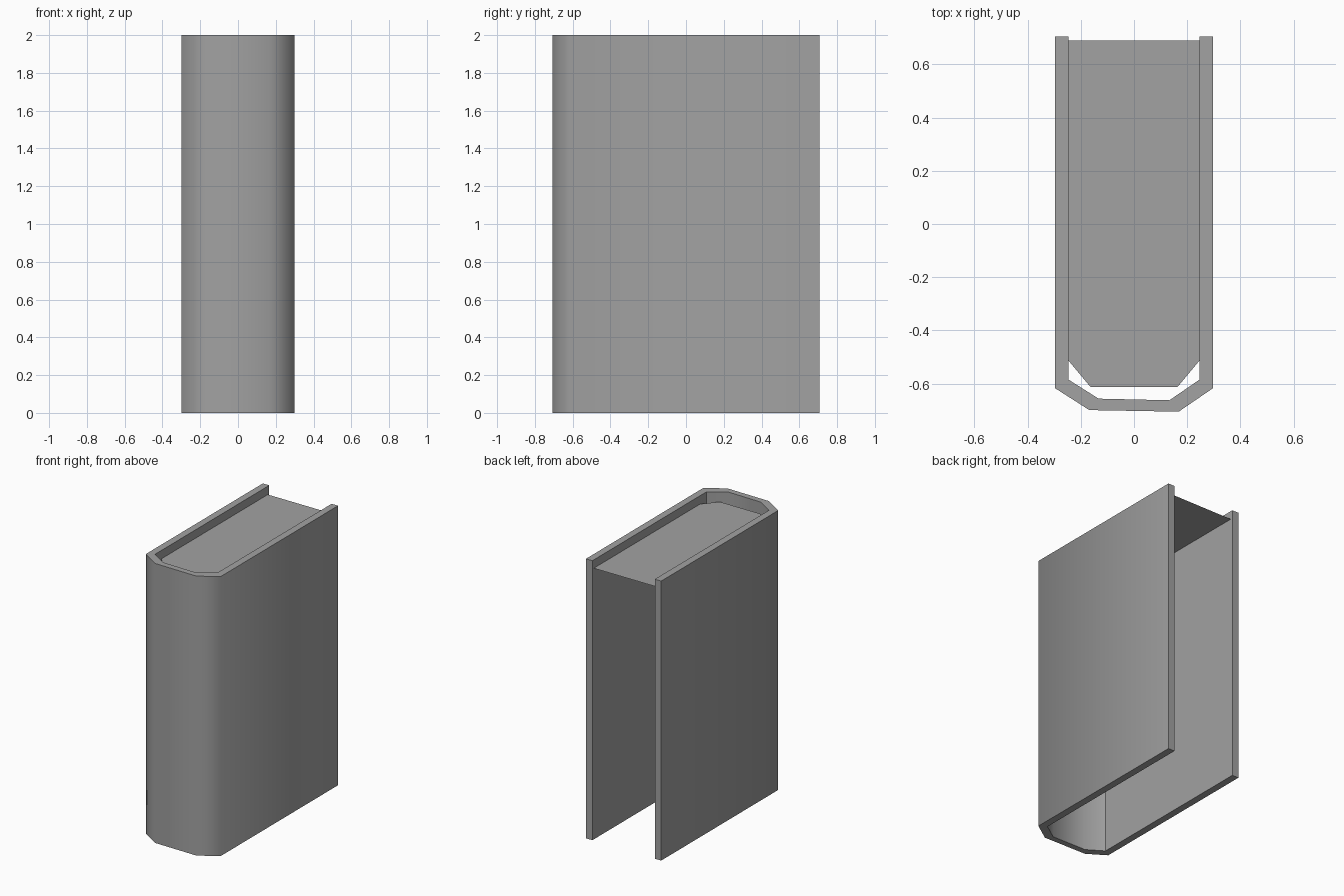
import bpy, bmesh, math

cube = bpy.data.objects.get("Cube")
if cube:
    bpy.data.objects.remove(cube, do_unlink=True)

HEIGHT = 2.0
PAGE_Z = 1.94
INNER_X = 0.247

grey = bpy.data.materials.new("plain_grey")
grey.use_nodes = True
grey.diffuse_color = (0.36, 0.36, 0.36, 1)
grey.node_tree.nodes["Principled BSDF"].inputs["Base Color"].default_value = (0.36, 0.36, 0.36, 1)


def make_part(name, outline, z, height=0.0):
    """Flat outline at height z, extruded upwards when height is given."""
    bm = bmesh.new()
    face = bm.faces.new([bm.verts.new((x, y, z)) for x, y in outline])
    if height:
        top = bmesh.ops.extrude_face_region(bm, geom=[face], use_keep_orig=True)
        bmesh.ops.translate(bm, vec=(0, 0, height),
                            verts=[v for v in top["geom"] if isinstance(v, bmesh.types.BMVert)])
        bmesh.ops.recalc_face_normals(bm, faces=bm.faces)
    mesh = bpy.data.meshes.new(name)
    bm.to_mesh(mesh)
    bm.free()
    mesh.materials.append(grey)
    obj = bpy.data.objects.new(name, mesh)
    bpy.context.collection.objects.link(obj)
    return obj


# Cover: two boards joined by a faceted, rounded spine, open at the back
outer = [(-0.298, 0.706), (-0.298, -0.617), (-0.168, -0.7),
         (0.168, -0.706), (0.298, -0.617), (0.298, 0.706)]
inner = [(INNER_X, 0.706), (INNER_X, -0.585), (0.133, -0.663),
         (-0.133, -0.657), (-INNER_X, -0.585), (-INNER_X, 0.706)]
cover = make_part("book_cover", outer + inner, 0, HEIGHT)

# Spine shades smoothly outside; the hinge creases inside stay sharp
bpy.context.view_layer.objects.active = cover
cover.select_set(True)
bpy.ops.object.shade_smooth_by_angle(angle=math.radians(65))
for edge in cover.data.edges:
    a, b = (cover.data.vertices[i].co for i in edge.vertices)
    if all(abs(abs(p.x) - INNER_X) < 0.001 and p.y < 0 for p in (a, b)):
        edge.use_edge_sharp = True

# Page top: a single sheet set just below the cover's upper rim
half = [(INNER_X, 0.69), (INNER_X, -0.513), (0.163, -0.614)]
pages = half + [(-x, y) for x, y in reversed(half)]
make_part("page_top", pages[::-1], PAGE_Z)
